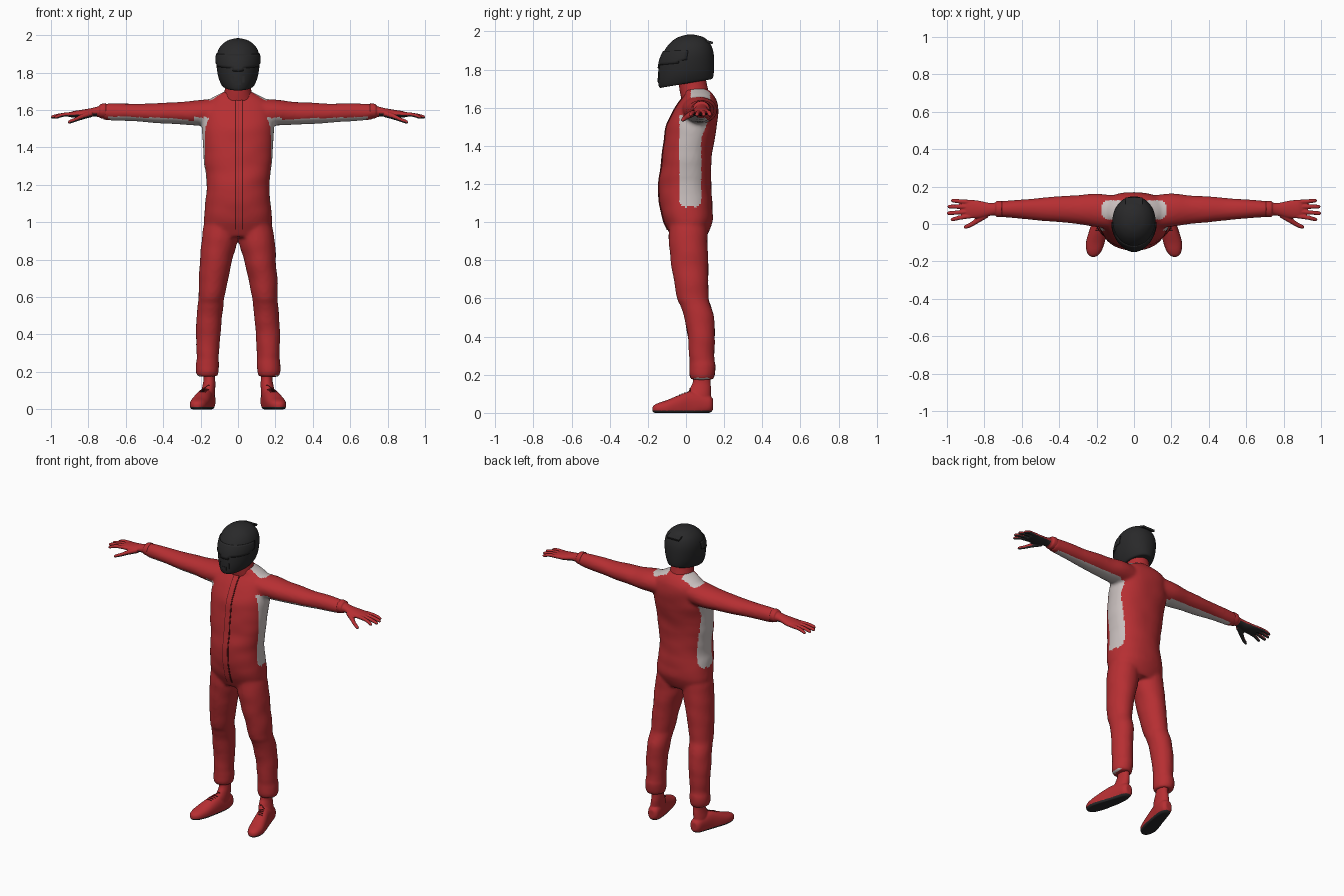
import bpy, bmesh, math
from mathutils import Vector, noise
from mathutils.bvhtree import BVHTree

if "Cube" in bpy.data.objects:
    bpy.data.objects.remove(bpy.data.objects["Cube"])


def material(name, rgb):
    m = bpy.data.materials.new(name)
    m.diffuse_color = (*rgb, 1)
    m.use_nodes = True
    m.node_tree.nodes["Principled BSDF"].inputs["Base Color"].default_value = m.diffuse_color
    return m


RED = material("suit_red", (0.47, 0.028, 0.032))
WHITE = material("panel_grey_white", (0.58, 0.52, 0.51))
BLACK = material("matte_black", (0.022, 0.022, 0.023))
SEAM = material("seam_dark_red", (0.09, 0.008, 0.009))


def spline(rows, sub):
    """Catmull-Rom interpolation of section rows."""
    out = []
    for i in range(len(rows) - 1):
        p0, p1, p2, p3 = (rows[max(0, min(len(rows) - 1, i + k))] for k in (-1, 0, 1, 2))
        for s in range(sub):
            t = s / sub
            out.append([0.5 * (2 * b + (c - a) * t + (2 * a - 5 * b + 4 * c - d) * t * t
                               + (3 * b - a - 3 * c + d) * t ** 3)
                        for a, b, c, d in zip(p0, p1, p2, p3)])
    return out + [list(rows[-1])]


def loft(bm, axis, rows, side=1, n=32, power=2.0, sub=4):
    """Closed tube of oval sections (position, centre a, centre b, radius a, radius b)."""
    rings = []
    for t, a, b, ra, rb in spline(rows, sub):
        ring = []
        for k in range(n):
            c, s = math.cos(math.tau * k / n), math.sin(math.tau * k / n)
            u = a + max(ra, 0.001) * math.copysign(abs(c) ** (2 / power), c)
            v = b + max(rb, 0.001) * math.copysign(abs(s) ** (2 / power), s)
            x, y, z = {"x": (t, u, v), "y": (u, t, v), "z": (u, v, t)}[axis]
            ring.append(bm.verts.new((x * side, y, z)))
        rings.append(ring)
    for r, q in zip(rings, rings[1:]):
        for k in range(n):
            bm.faces.new((r[k], r[(k + 1) % n], q[(k + 1) % n], q[k]))
    bm.faces.new(rings[0])
    bm.faces.new(rings[-1])


def finish(name, bm, mats, voxel=0, smooth=4, angle=50, folds=0, rule=None):
    """Make the object; optionally fuse its pieces, add cloth folds and colour by a rule."""
    bmesh.ops.recalc_face_normals(bm, faces=bm.faces)
    me = bpy.data.meshes.new(name)
    bm.to_mesh(me)
    bm.free()
    ob = bpy.data.objects.new(name, me)
    bpy.context.collection.objects.link(ob)
    if voxel:
        r = ob.modifiers.new("fuse", "REMESH")
        r.mode, r.voxel_size = "VOXEL", voxel
        s = ob.modifiers.new("soften", "SMOOTH")
        s.factor, s.iterations = 0.5, smooth
        dg = bpy.context.evaluated_depsgraph_get()
        ob.data = bpy.data.meshes.new_from_object(ob.evaluated_get(dg))
        ob.modifiers.clear()
    ob.data.materials.clear()
    for m in mats:
        ob.data.materials.append(m)
    if folds or rule:
        bm = bmesh.new()
        bm.from_mesh(ob.data)
        if folds:
            for v in bm.verts:
                v.co += v.normal * folds * noise.noise(Vector((v.co.x * 7, v.co.y * 7, v.co.z * 13)))
            bm.normal_update()
        if rule:
            for f in bm.faces:
                f.material_index = rule(f.calc_center_median(), f.normal)
        bm.to_mesh(ob.data)
        bm.free()
    bpy.context.view_layer.objects.active = ob
    ob.select_set(True)
    bpy.ops.object.shade_smooth_by_angle(angle=math.radians(angle))
    ob.select_set(False)
    return ob


def surface(ob):
    """Ray-cast tree of a finished part."""
    bm = bmesh.new()
    bm.from_mesh(ob.data)
    tree = BVHTree.FromBMesh(bm)
    bm.free()
    return tree


def suit_colour(c, n):
    x = abs(c.x)
    # side panel with rounded lower end, widening at the armpit
    back = .08 + max(0, min(.03, (c.z - 1.44) * .4))
    if .1 < x < .235 and 1.08 < c.z < 1.56 and n.z < .5:
        r = .035
        dy, dz = max(-.035 + r - c.y, c.y - back + r, 0), max(1.08 + r - c.z, 0)
        if math.hypot(dy, dz) < r:
            return 1
    # strip along the underside of the sleeve
    if .2 < x < .69 and n.z < -.55 and abs(c.y - .065) < .058 - .05 * (x - .2):
        return 1
    # shoulder patches
    dx, dy = max(x - .135, 0), max(.06 - c.y, c.y - .09, 0)
    return int(c.z > 1.635 and n.z > .1 and x > .055 and math.hypot(dx, dy) < .037)


# Suit: torso, legs and sleeves fused together
bm = bmesh.new()
loft(bm, "z", [(.92, 0, .013, .15, .09), (1.0, 0, .012, .184, .127), (1.1, 0, 0, .174, .137),
               (1.2, 0, -.005, .167, .137), (1.3, 0, .002, .18, .13), (1.4, 0, .013, .187, .13),
               (1.5, 0, .03, .192, .132), (1.58, 0, .052, .192, .118), (1.63, 0, .064, .175, .1),
               (1.665, 0, .066, .14, .08), (1.69, 0, .055, .09, .068), (1.70, 0, .05, .07, .06)],
     n=48, power=2.25)
for s in (1, -1):
    loft(bm, "z", [(1.03, .088, .01, .085, .1), (.9, .1, .012, .096, .102), (.8, .117, .018, .086, .099),
                   (.7, .131, .027, .078, .091), (.6, .143, .037, .07, .083), (.565, .146, .05, .068, .079),
                   (.5, .152, .068, .068, .079), (.4, .16, .08, .066, .071), (.28, .162, .083, .06, .066),
                   (.25, .163, .085, .063, .069), (.2, .164, .085, .061, .067), (.175, .163, .085, .052, .058)],
         side=s)
    loft(bm, "x", [(.08, .06, 1.59, .09, .075), (.2, .073, 1.586, .09, .07), (.3, .076, 1.582, .077, .061),
                   (.4, .078, 1.583, .069, .056), (.5, .08, 1.584, .061, .05), (.6, .08, 1.587, .052, .047),
                   (.68, .08, 1.589, .044, .044), (.72, .08, 1.59, .041, .04)], side=s)
suit = finish("suit", bm, [RED, WHITE], voxel=0.01, smooth=5, folds=0.004, rule=suit_colour)
chest = surface(suit)


# Front placket and its two seams, laid on the chest
def strip(name, x0, x1, lift, mat):
    bm = bmesh.new()
    prev = None
    for i in range(41):
        z = .96 + .725 * i / 40
        row = []
        for x, d in ((x0, -.004), (x0, lift), (x1, lift), (x1, -.004)):
            hit = chest.ray_cast(Vector((x, -1, z)), Vector((0, 1, 0)))[0]
            row.append(bm.verts.new((x, hit.y - d, z)))
        if prev:
            for k in range(4):
                bm.faces.new((prev[k], prev[(k + 1) % 4], row[(k + 1) % 4], row[k]))
        else:
            bm.faces.new(row)
        prev = row
    bm.faces.new(prev)
    finish(name, bm, [mat], angle=30)


strip("front_placket", -.010, .022, .005, RED)
strip("placket_seam_left", -.015, -.010, .003, SEAM)
strip("placket_seam_right", .022, .027, .003, SEAM)

# Collar
bm = bmesh.new()
loft(bm, "z", [(1.65, 0, .05, .085, .075), (1.69, 0, .042, .074, .075),
               (1.73, 0, .035, .068, .073), (1.78, 0, .03, .066, .07)])
finish("collar", bm, [RED])

for s, word in ((1, "left"), (-1, "right")):
    # Glove with four fingers and thumb, dark palm
    bm = bmesh.new()
    loft(bm, "x", [(.705, .08, 1.595, .044, .042), (.735, .08, 1.594, .043, .038), (.742, .08, 1.592, .034, .03),
                   (.78, .078, 1.588, .036, .023), (.83, .078, 1.58, .047, .022),
                   (.88, .08, 1.577, .049, .017), (.905, .08, 1.574, .042, .011)], side=s, n=24)
    for tip, y0, y1 in ((.978, .117, .125), (.996, .092, .093), (1.0, .067, .058), (.98, .043, .025)):
        loft(bm, "x", [(.87, y0, 1.578, .0125, .012), (.93, (y0 + y1) / 2, 1.575, .0115, .011),
                       (tip - .012, y1, 1.564, .0105, .010), (tip, y1, 1.561, .005, .005)],
             side=s, n=12)
    loft(bm, "x", [(.78, .055, 1.58, .02, .018), (.83, .025, 1.565, .019, .016),
                   (.87, -.002, 1.548, .014, .012), (.9, -.015, 1.537, .011, .010),
                   (.91, -.018, 1.534, .004, .004)], side=s, n=12)
    finish(word + "_glove", bm, [RED, BLACK], voxel=0.004, smooth=2,
           rule=lambda c, n: int(abs(c.x) > .755 and n.z < -.35))

    # Shoe with ankle shaft and dark sole
    bm = bmesh.new()
    loft(bm, "y", [(.142, .158, .045, .02, .028), (.125, .158, .045, .036, .045), (.08, .163, .045, .042, .06),
                   (.02, .176, .04, .044, .072), (-.04, .192, .032, .049, .06), (-.1, .207, .025, .05, .042),
                   (-.145, .214, .022, .04, .03), (-.168, .217, .02, .024, .02), (-.176, .217, .018, .008, .01)],
         side=s, power=2.3)
    loft(bm, "z", [(.03, .163, .07, .036, .06), (.09, .16, .068, .037, .062),
                   (.13, .155, .076, .034, .055), (.16, .153, .082, .031, .047), (.2, .155, .085, .03, .045)],
         side=s)
    for v in bm.verts:
        v.co.z = max(v.co.z, 0)
    shoe = finish(word + "_shoe", bm, [RED, BLACK], voxel=0.005, smooth=3,
                  rule=lambda c, n: int(c.z < .012 or (c.z < .03 and n.z < -.6)))

    # Laces resting on the instep
    instep = surface(shoe)
    bm = bmesh.new()
    for i in range(5):
        y = -.035 + i * .014
        xc = .19 - i * .006
        pts = []
        for k in range(5):
            x = xc + (k - 2) * .008
            hit = instep.ray_cast(Vector((s * x, y, 1)), Vector((0, 0, -1)))[0]
            pts.append((x, y, hit.z + .001, .0025, .0025))
        loft(bm, "x", pts, side=s, n=6, sub=1)
    finish(word + "_laces", bm, [SEAM])

# Helmet shell: egg-shaped plan, lower rim dropping toward the chin
bm = bmesh.new()
loft(bm, "z", [(1.727, 0, 0, .07, .125), (1.733, 0, 0, .086, .141), (1.78, 0, 0, .106, .147),
               (1.85, 0, .004, .116, .143), (1.90, 0, .012, .112, .128), (1.94, 0, .02, .094, .104),
               (1.968, 0, .025, .062, .07), (1.981, 0, .025, .025, .03), (1.984, 0, .025, .003, .004)],
     n=48, power=2.15, sub=5)
for v in bm.verts:
    v.co.x *= 1 + .9 * min(0, v.co.y + .02)
    v.co.z += .17 * v.co.y * max(0, min(1, (1.95 - v.co.z) / .2))
visor_bm = bm.copy()
finish("helmet", bm, [BLACK])


# Visor: raised shell patch over the face opening
def in_visor(f):
    c = f.calc_center_median()
    return c.y < .01 and 1.815 + .25 * (c.y + .14) < c.z < 1.9


bmesh.ops.recalc_face_normals(visor_bm, faces=visor_bm.faces)
bmesh.ops.delete(visor_bm, geom=[f for f in visor_bm.faces if not in_visor(f)], context="FACES")
visor = finish("visor", visor_bm, [BLACK])
thick = visor.modifiers.new("thickness", "SOLIDIFY")
thick.thickness, thick.offset = .005, 1


def box(name, centre, size, tilt=0):
    bpy.ops.mesh.primitive_cube_add(size=1, location=centre, rotation=(tilt, 0, 0))
    ob = bpy.context.object
    ob.name, ob.scale = name, size
    ob.data.materials.append(BLACK)
    ob.select_set(False)


# Rear lip and chin vents
box("helmet_rear_lip", (0, .122, 1.945), (.09, .04, .012), -.3)
box("chin_vent_centre", (0, -.142, 1.745), (.03, .014, .022))
for s in (1, -1):
    box("chin_vent_side", (s * .028, -.137, 1.765), (.014, .014, .035))
